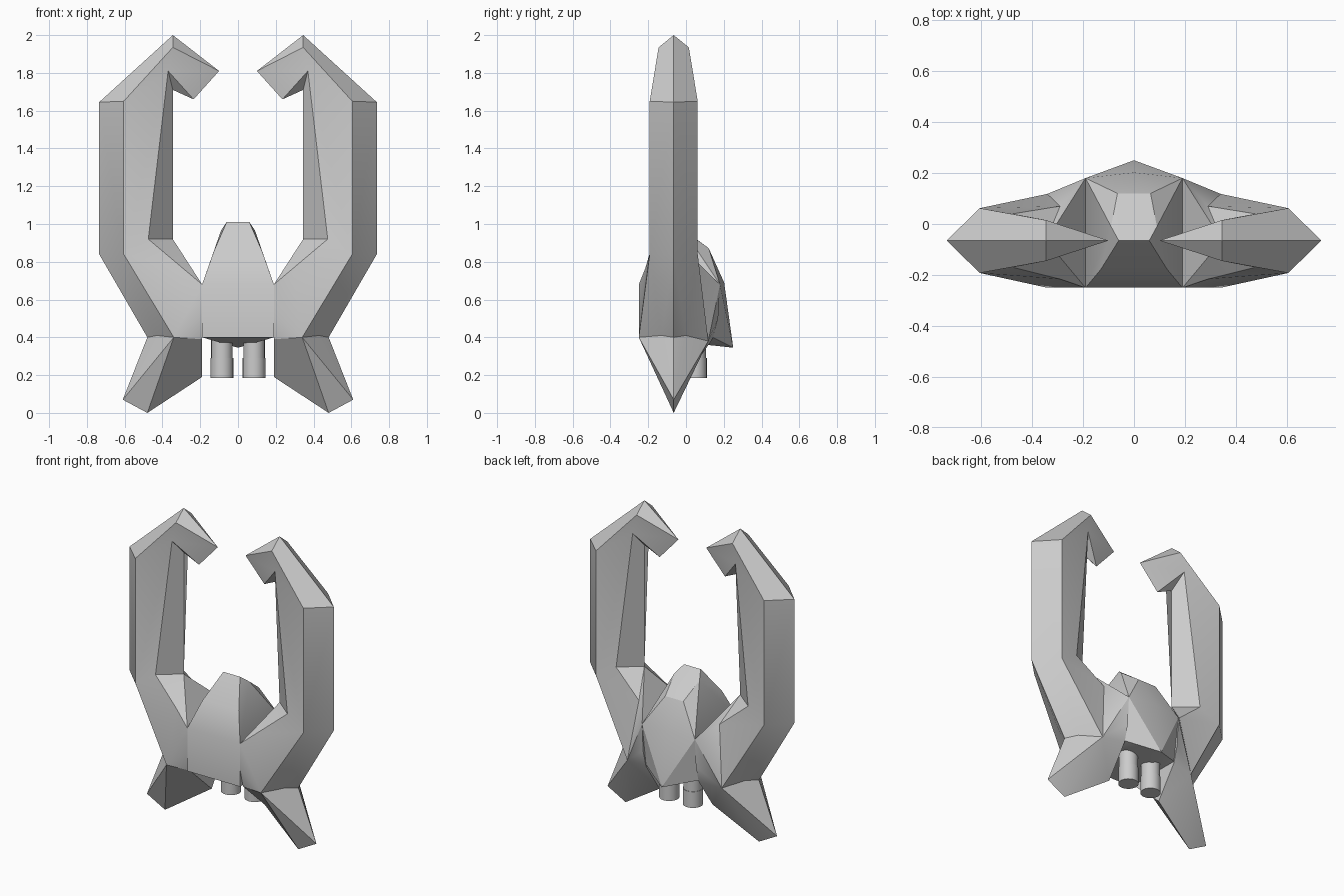
import bpy, bmesh, math

if "Cube" in bpy.data.objects:
    bpy.data.objects.remove(bpy.data.objects["Cube"])

MID = -0.065  # depth of the arm's central plane


def finish(bm, name, mirror=False):
    bmesh.ops.recalc_face_normals(bm, faces=bm.faces)
    me = bpy.data.meshes.new(name)
    bm.to_mesh(me)
    bm.free()
    ob = bpy.data.objects.new(name, me)
    bpy.context.collection.objects.link(ob)
    if mirror:
        mod = ob.modifiers.new("mirror", 'MIRROR')
        mod.use_mirror_merge = False
    bpy.ops.object.select_all(action='DESELECT')
    ob.select_set(True)
    bpy.context.view_layer.objects.active = ob
    bpy.ops.object.shade_smooth_by_angle(angle=math.radians(25))
    return ob


# Claw arm with leg: points on the central plane (x, z)
plane = dict(T1=(.10, 1.81), T2=(.235, 1.66), O2=(.345, 2.0), I2=(.345, 1.71),
             O3=(.735, 1.645), O4=(.735, .84), O5=(.48, .40), I4=(.345, .92),
             G=(.61, .07), F=(.48, 0))
# ridge points shared front and back (x, depth offset, z)
ridge = dict(A2=(.345, .08, 1.935), B2=(.37, .085, 1.81), A3=(.605, .127, 1.65),
             A4=(.605, .127, .84), B4=(.475, .105, .92), A5=(.43, .065, .41))
# root points that differ front / back
root = {-1: dict(M=(.29, -.216, .764), B5=(.19, -.25, .68), C=(.19, -.25, .51),
                 D=(.34, -.25, .40), K=(.19, -.22, .39)),
        1: dict(M=(.29, .07, .764), B5=(.19, .18, .68), C=(.19, .17, .5),
                D=(.34, .118, .38), K=(.19, .14, .39))}
faces = ("T1 A2 O2,T1 T2 B2 A2,T2 I2 B2,O2 A2 A3 O3,O3 A3 A4 O4,A2 B2 A3,"
         "B2 B4 A4 A3,B2 I2 I4 B4,O4 A4 A5 O5,A4 B4 M,B4 I4 M,I4 B5 M,"
         "A4 M D,M B5 D,B5 C D,A4 D A5,O5 A5 G,A5 D G,D F G,C K D,D K E F")

bm = bmesh.new()
common = {k: bm.verts.new((x, MID, z)) for k, (x, z) in plane.items()}
common["E"] = bm.verts.new((.19, 0, .19))
sides = {}
for s in (-1, 1):
    v = dict(common)
    v.update({k: bm.verts.new((x, MID + s * d, z)) for k, (x, d, z) in ridge.items()})
    v.update({k: bm.verts.new(p) for k, p in root[s].items()})
    for f in faces.split(","):
        bm.faces.new([v[k] for k in f.split()])
    sides[s] = v
a, b = sides[-1], sides[1]
bm.faces.new([common["I4"], a["B5"], b["B5"]])
bm.faces.new([a["B5"], a["C"], a["K"], common["E"], b["K"], b["C"], b["B5"]])
finish(bm, "claw_arm_and_leg", mirror=True)

# Central hull with cockpit and pointed tail
half = [(.19, -.25, .40), (.19, -.25, .68), (.13, -.178, .85), (.06, -.065, 1.01),
        (.09, -.01, .965), (.065, .12, .872), (.19, .18, .68), (.19, .14, .40)]
bm = bmesh.new()
for x, y, z in half:
    bm.verts.new((x, y, z))
    bm.verts.new((-x, y, z))
bm.verts.new((0, .202, .69))
bm.verts.new((0, .25, .345))
bmesh.ops.convex_hull(bm, input=bm.verts[:])
bmesh.ops.dissolve_limit(bm, angle_limit=math.radians(1), verts=bm.verts[:], edges=bm.edges[:])
finish(bm, "central_hull")

# Twin exhaust pipes with a seam line
bm = bmesh.new()
for r, z0, z1 in ((.057, .28, .46), (.06, .185, .29)):
    new = bmesh.ops.create_cone(bm, cap_ends=True, segments=24, radius1=r, radius2=r, depth=z1 - z0)
    bmesh.ops.translate(bm, verts=new["verts"], vec=(.085, .05, (z0 + z1) / 2))
finish(bm, "exhaust_pipe", mirror=True)
